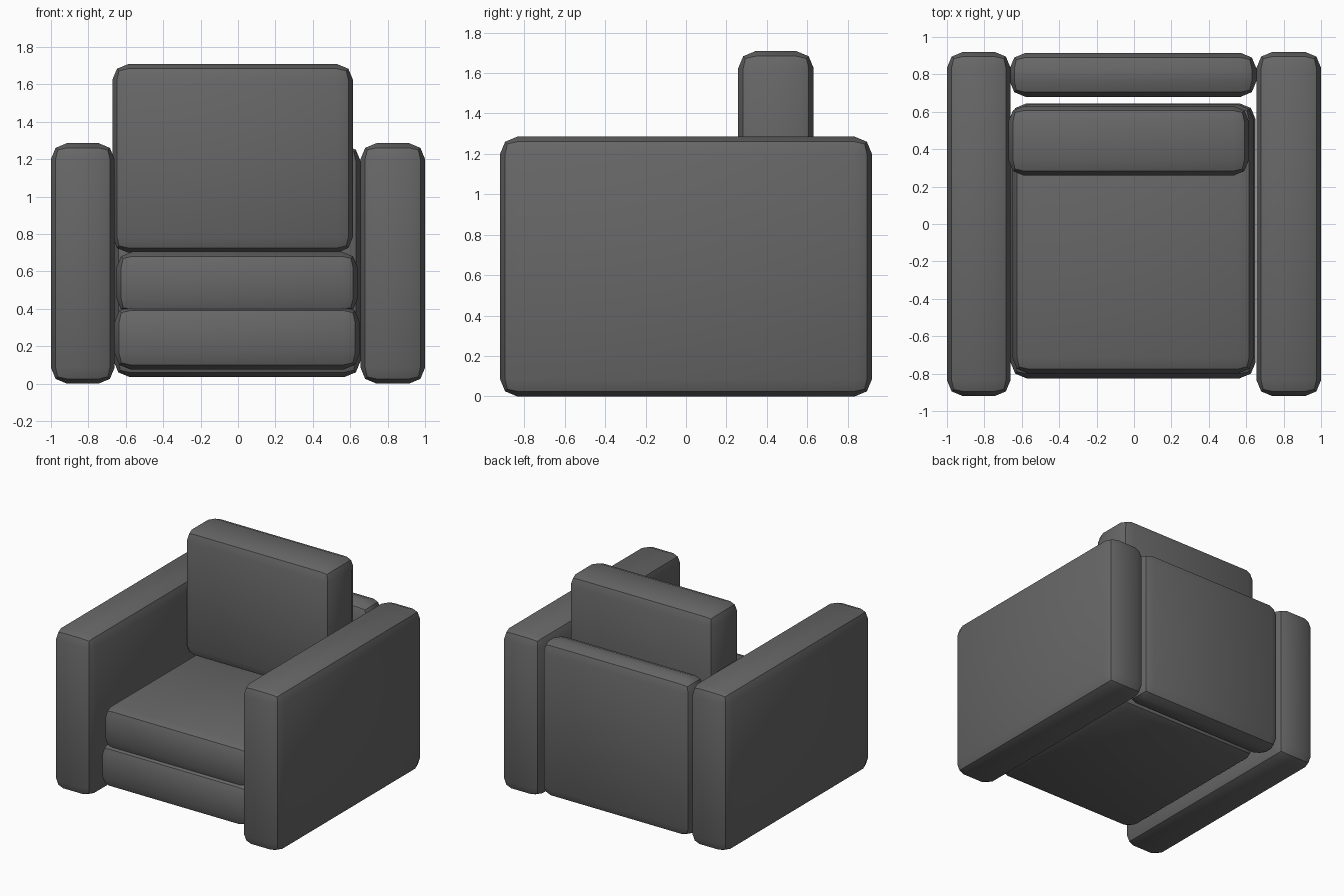
import bpy
from mathutils import Matrix, Vector

cube = bpy.data.objects.get("Cube")
if cube:
    bpy.data.objects.remove(cube, do_unlink=True)

# Upholstery colour
fabric = bpy.data.materials.new("charcoal_fabric")
fabric.use_nodes = True
GREY = (0.135, 0.135, 0.135, 1)
fabric.diffuse_color = GREY
bsdf = fabric.node_tree.nodes["Principled BSDF"]
bsdf.inputs["Base Color"].default_value = GREY
bsdf.inputs["Roughness"].default_value = 0.8


def padded_block(name, x, y, z, width=0.085):
    """Box spanning the given ranges, with softly rounded edges."""
    low, high = Vector((x[0], y[0], z[0])), Vector((x[1], y[1], z[1]))
    bpy.ops.mesh.primitive_cube_add(size=1, location=(low + high) / 2)
    block = bpy.context.object
    block.name = name
    block.data.transform(Matrix.Diagonal((high - low).to_4d()))
    block.data.materials.append(fabric)
    bevel = block.modifiers.new("rounded_edges", "BEVEL")
    bevel.width = width
    bevel.segments = 2
    bpy.ops.object.modifier_apply(modifier=bevel.name)
    bpy.ops.object.shade_smooth_by_angle(angle=0.52)
    return block


# Armrests
for side, x in (("left", (0.655, 1.0)), ("right", (-1.0, -0.66))):
    padded_block(side + "_armrest", x, (-0.92, 0.92), (0, 1.285))

# Body
padded_block("seat_base", (-0.66, 0.65), (-0.825, 0.645), (0.075, 0.415))
padded_block("back_panel", (-0.665, 0.655), (0.68, 0.915), (0.035, 1.275))

# Loose cushions
padded_block("seat_cushion", (-0.65, 0.64), (-0.8, 0.64), (0.37, 0.705))
padded_block("back_cushion", (-0.672, 0.615), (0.258, 0.632), (0.7, 1.708))
